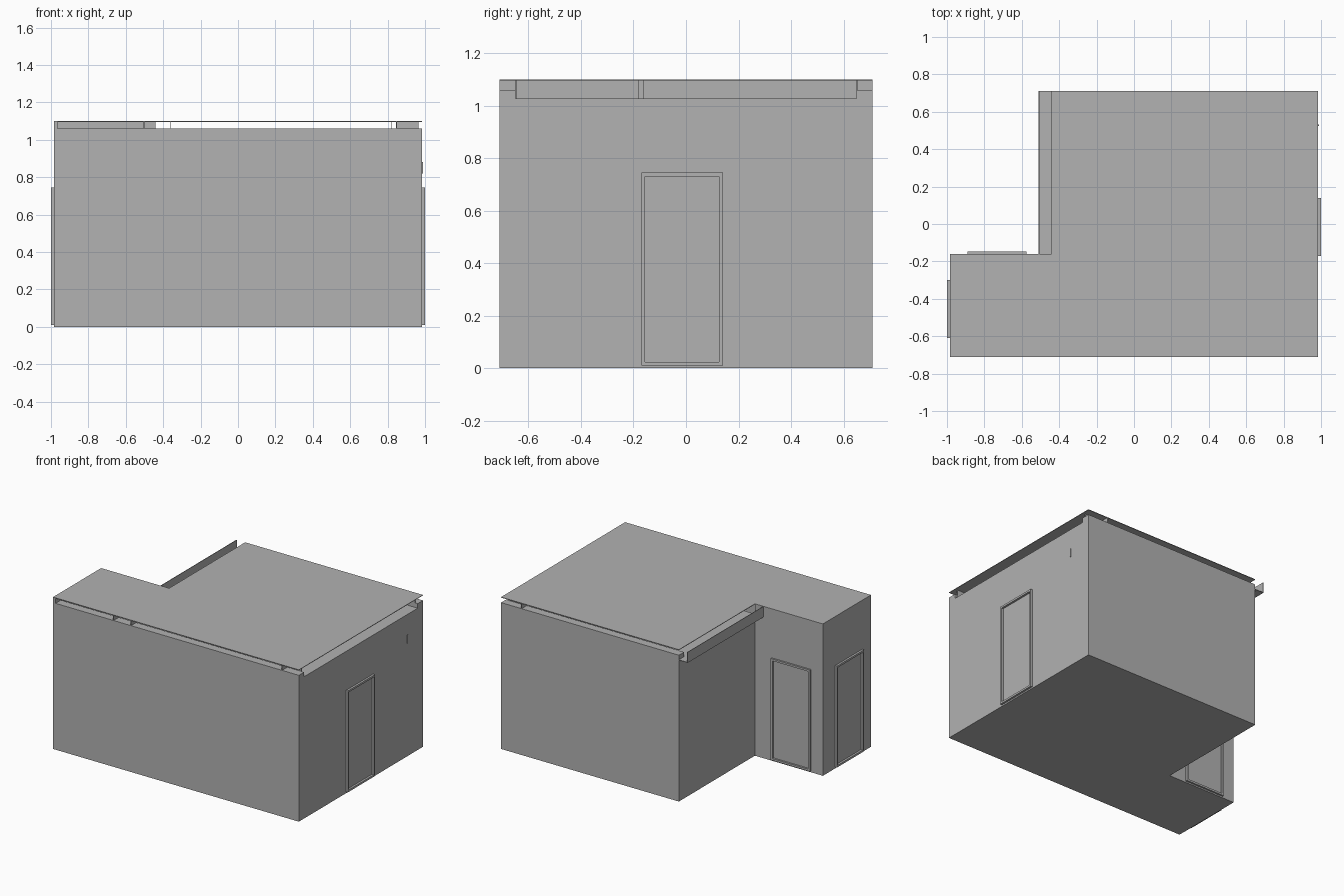
import bpy, bmesh

if "Cube" in bpy.data.objects:
    bpy.data.objects.remove(bpy.data.objects["Cube"], do_unlink=True)

grey = bpy.data.materials.new("plain_grey")
grey.use_nodes = True
colour = (0.445, 0.445, 0.445, 1)
grey.diffuse_color = colour
grey.node_tree.nodes["Principled BSDF"].inputs["Base Color"].default_value = colour

# Main dimensions
L, R, F, B = -0.985, 0.985, -0.71, 0.71
NX, NY = -0.44, -0.16          # inner corner of the L plan
TOP, SHEET, FLOOR = 1.10, 0.004, 0.01
WALL, SIDE = 1.06, 1.027       # heights of the lower wall tops
THIN, THICK = 0.06, 0.14
UNDER = TOP - SHEET


def finish(bm, name):
    bmesh.ops.recalc_face_normals(bm, faces=bm.faces)
    mesh = bpy.data.meshes.new(name)
    bm.to_mesh(mesh)
    bm.free()
    mesh.materials.append(grey)
    obj = bpy.data.objects.new(name, mesh)
    bpy.context.collection.objects.link(obj)
    return obj


def prism(name, outline, z0, z1):
    bm = bmesh.new()
    face = bm.faces.new([bm.verts.new((x, y, z0)) for x, y in outline])
    new = bmesh.ops.extrude_face_region(bm, geom=[face])["geom"]
    for v in new:
        if isinstance(v, bmesh.types.BMVert):
            v.co.z = z1
    return finish(bm, name)


def box(name, x0, x1, y0, y1, z0, z1):
    return prism(name, [(x0, y0), (x1, y0), (x1, y1), (x0, y1)], z0, z1)


# Floor and ceiling share the L plan
plan = [(L, F), (R, F), (R, B), (NX, B), (NX, NY), (L, NY)]
prism("floor", plan, 0, FLOOR)
prism("ceiling", plan, UNDER, TOP)

# Walls: some stop short of the ceiling and leave an open slot
box("front_wall", L + 0.02, R, F, F + THIN, FLOOR, WALL)
box("back_wall", NX, R, B - THIN, B, FLOOR, WALL)
box("right_wall", R - THICK, R, F + THIN, B - THIN, FLOOR, SIDE)
box("left_wall", L, L + 0.02, F, NY, FLOOR, UNDER)
box("notch_back_wall", L + 0.02, NX, NY - 0.02, NY, FLOOR, UNDER)
box("notch_side_wall", NX, NX + THICK, NY, B - THIN, FLOOR, SIDE)

# Open trough along the notch side
GX = -0.51
box("trough_base", GX, NX, NY, B, SIDE - SHEET, SIDE)
box("trough_lip", GX, GX + SHEET, NY, B, SIDE, TOP)

# Small dividers in the slots under the ceiling
for i, x in enumerate((-0.5, -0.36, 0.85)):
    box(f"front_divider_{i}", x - SHEET, x, F, F + THIN, WALL, UNDER)
box("back_divider", 0.82, 0.82 + SHEET, B - THIN, B, WALL, UNDER)
for i, y in enumerate((F + THIN, B - THIN)):
    box(f"right_divider_{i}", R - THICK, R - 0.02, y, y + SHEET, SIDE, UNDER)


def door_frame(name, a0, a1, wall, out, along_y):
    """Raised trim around a door whose panel is flush with the wall."""
    z0, z1, w = FLOOR, 0.745, 0.014
    d0, d1 = sorted((wall, wall + out))
    bars = [("near", a0, a0 + w, z0, z1), ("far", a1 - w, a1, z0, z1),
            ("head", a0 + w, a1 - w, z1 - w, z1),
            ("sill", a0 + w, a1 - w, z0, z0 + w)]
    for part, s, e, lo, hi in bars:
        spans = (d0, d1, s, e) if along_y else (s, e, d0, d1)
        box(f"{name}_{part}", *spans, lo, hi)


door_frame("right_door_frame", -0.17, 0.14, R, 0.015, True)
door_frame("left_door_frame", -0.61, -0.30, L, -0.015, True)
door_frame("notch_door_frame", -0.89, -0.575, NY, 0.013, False)

# Small wall plate on the right side
box("wall_plate", R, R + 0.005, 0.525, 0.533, 0.82, 0.88)
